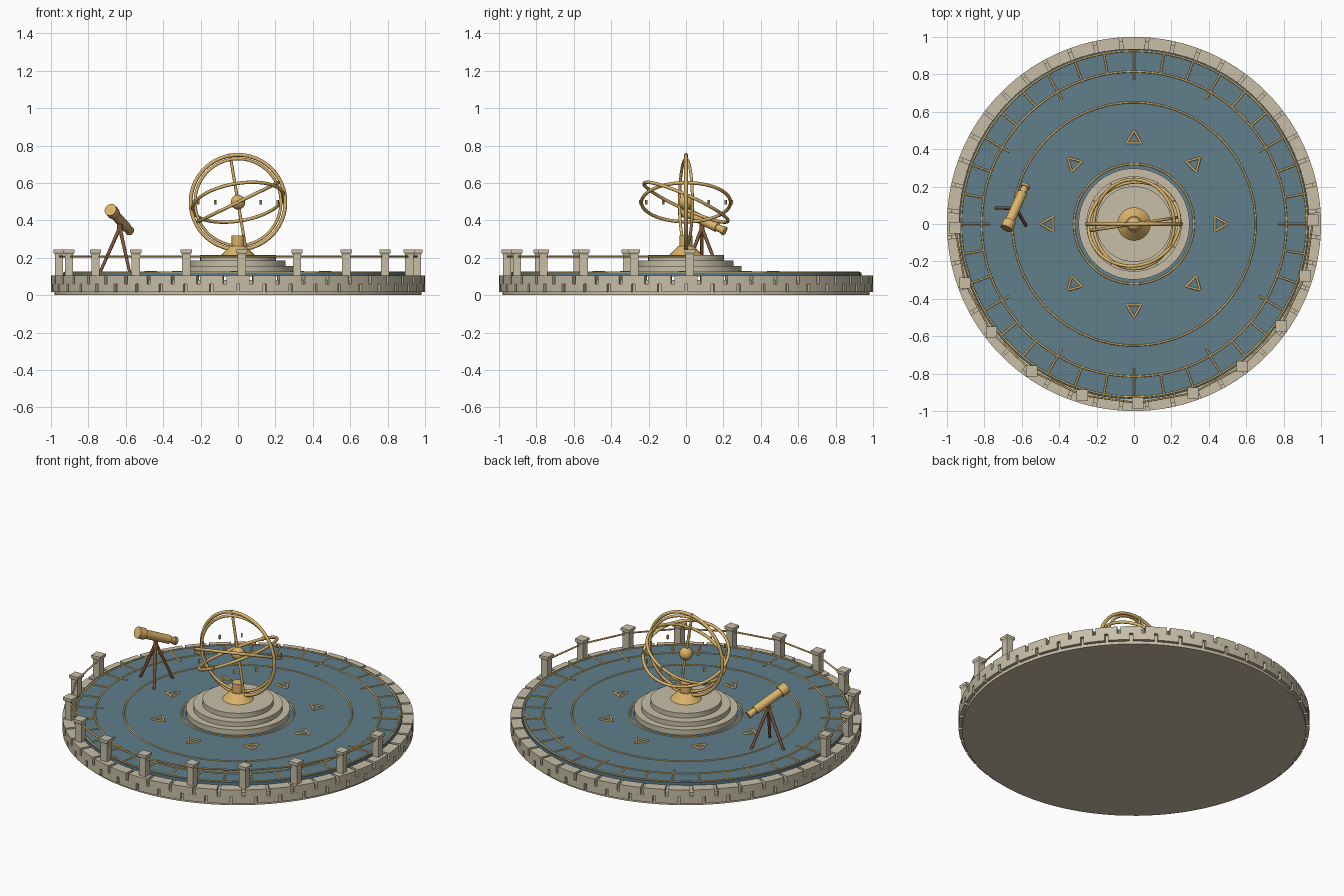
import bpy, bmesh
from math import sin, cos, pi, radians, tau
from mathutils import Vector, Matrix

cube = bpy.data.objects.get("Cube")
if cube:
    bpy.data.objects.remove(cube, do_unlink=True)


def material(name, rgb):
    m = bpy.data.materials.new(name)
    m.use_nodes = True
    color = (*rgb, 1)
    m.diffuse_color = color
    bsdf = m.node_tree.nodes["Principled BSDF"]
    bsdf.inputs["Base Color"].default_value = color
    bsdf.inputs["Roughness"].default_value = 0.7
    return m


STONE = material("pale stone", (0.58, 0.52, 0.39))
BLUE = material("slate blue", (0.115, 0.21, 0.26))
BRASS = material("brass", (0.70, 0.45, 0.14))
WOOD = material("brown wood", (0.23, 0.095, 0.04))


def finish(name, bm, mat, smooth=False):
    bmesh.ops.recalc_face_normals(bm, faces=bm.faces)
    me = bpy.data.meshes.new(name)
    bm.to_mesh(me)
    bm.free()
    ob = bpy.data.objects.new(name, me)
    bpy.context.collection.objects.link(ob)
    me.materials.append(mat)
    if smooth:
        bpy.ops.object.select_all(action="DESELECT")
        ob.select_set(True)
        bpy.context.view_layer.objects.active = ob
        bpy.ops.object.shade_smooth_by_angle(angle=radians(35))
    return ob


def add_box(bm, center, size, turn=0):
    m = Matrix.Translation(center) @ Matrix.Rotation(turn, 4, "Z") @ Matrix.Diagonal((*size, 1))
    bmesh.ops.create_cube(bm, size=1, matrix=m)


def add_rod(bm, a, b, r1, r2=None, sides=16):
    a, b = Vector(a), Vector(b)
    d = b - a
    m = Matrix.Translation((a + b) / 2) @ d.to_track_quat("Z", "Y").to_matrix().to_4x4()
    bmesh.ops.create_cone(bm, cap_ends=True, segments=sides, radius1=r1,
                          radius2=r1 if r2 is None else r2, depth=d.length, matrix=m)


def add_ring(bm, radius, minor, matrix, major_seg=96, minor_seg=16):
    rows = []
    for i in range(major_seg):
        a = tau * i / major_seg
        rows.append([bm.verts.new(matrix @ Vector((
            (radius + minor * cos(tau * j / minor_seg)) * cos(a),
            (radius + minor * cos(tau * j / minor_seg)) * sin(a),
            minor * sin(tau * j / minor_seg)))) for j in range(minor_seg)])
    for i in range(major_seg):
        p, q = rows[i], rows[(i + 1) % major_seg]
        for j in range(minor_seg):
            k = (j + 1) % minor_seg
            bm.faces.new((p[j], q[j], q[k], p[k]))


def add_arc_block(bm, r0, r1, z0, z1, a0, a1, steps=3):
    rows = []
    for i in range(steps + 1):
        a = a0 + (a1 - a0) * i / steps
        rows.append([bm.verts.new((r * cos(a), r * sin(a), z))
                     for r, z in ((r0, z0), (r1, z0), (r1, z1), (r0, z1))])
    for p, q in zip(rows, rows[1:]):
        for j in range(4):
            k = (j + 1) % 4
            bm.faces.new((p[j], q[j], q[k], p[k]))
    bm.faces.new(rows[0])
    bm.faces.new(rows[-1])


def disc(name, mat, r, z0, z1, sides=96):
    bm = bmesh.new()
    add_rod(bm, (0, 0, z0), (0, 0, z1), r, sides=sides)
    return finish(name, bm, mat, True)


def polar(r, a, z):
    return Vector((r * cos(a), r * sin(a), z))


# Terrace: solid core, two staggered courses of blocks, blue floor
FLOOR = 0.122
disc("terrace_core", STONE, 0.98, 0, 0.08)
disc("floor", BLUE, 0.937, 0.1, FLOOR)
BLOCKS = 44
pitch = tau / BLOCKS
gap = 0.009
for name, r0, z0, z1, shift in (("lower_blocks", 0.95, 0.018, 0.06, 0.5),
                                ("upper_blocks", 0.937, 0.06, 0.105, 0)):
    bm = bmesh.new()
    for i in range(BLOCKS):
        mid = pi / 2 + pitch * (i + shift)
        add_arc_block(bm, r0, 1, z0, z1, mid - pitch / 2 + gap, mid + pitch / 2 - gap)
    finish(name, bm, STONE)

# Floor inlays: circles, hour ticks, triangles
bm = bmesh.new()
for r in (0.32, 0.65, 0.815, 0.925):
    add_ring(bm, r, 0.005, Matrix.Translation((0, 0, FLOOR)))
finish("inlay_circles", bm, BRASS, True)

bm = bmesh.new()
for i in range(36):
    a = radians(10 * i)
    inner = 0.77 if i % 3 == 0 else 0.815
    add_rod(bm, polar(inner, a, FLOOR), polar(0.928, a, FLOOR), 0.005)
finish("inlay_ticks", bm, BRASS, True)

bm = bmesh.new()
for i in range(8):
    a = tau * i / 8
    c = polar(0.455, a, FLOOR)
    tips = [c + polar(0.045, a + tau * k / 3, 0) for k in range(3)]
    for k in range(3):
        add_rod(bm, tips[k], tips[(k + 1) % 3], 0.006)
finish("inlay_triangles", bm, BRASS, True)

# Stepped plinth
for name, r, z0, z1 in (("plinth_step_bottom", 0.297, 0.11, 0.155),
                        ("plinth_step_middle", 0.255, 0.155, 0.185),
                        ("plinth_step_top", 0.202, 0.185, 0.215)):
    disc(name, STONE, r, z0, z1, 64)

# Balustrade posts along the front half, with rails between them
bm, rails = bmesh.new(), bmesh.new()
spots = [polar(0.957, radians(181.2 + 18 * i), 0) for i in range(11)]
for p in spots:
    add_box(bm, (p.x, p.y, 0.16), (0.044, 0.044, 0.13))
    add_box(bm, (p.x, p.y, 0.235), (0.06, 0.06, 0.016))
    m = Matrix.Translation((p.x, p.y, 0.222)) @ Matrix.Rotation(pi / 4, 4, "Z")
    bmesh.ops.create_cone(bm, cap_ends=True, segments=4, radius1=0.031,
                          radius2=0.042, depth=0.012, matrix=m)
for p, q in zip(spots, spots[1:]):
    add_rod(rails, p + Vector((0, 0, 0.207)), q + Vector((0, 0, 0.207)), 0.005)
finish("balustrade_posts", bm, STONE)
finish("balustrade_rails", rails, BRASS, True)

# Armillary stand
CENTER = Vector((0, 0, 0.497))
bm = bmesh.new()
add_rod(bm, (0, 0, 0.215), (0, 0, 0.262), 0.088, 0.042, 32)
add_rod(bm, (0, 0, 0.255), (0, 0, 0.318), 0.034, sides=32)
finish("armillary_stand", bm, BRASS, True)

# Armillary rings: two upright, two slanted
at = Matrix.Translation(CENTER)
upright = Matrix.Rotation(pi / 2, 4, "X")
for name, r, minor, turn in (
        ("meridian_ring", 0.253, 0.01, upright),
        ("inner_meridian_ring", 0.232, 0.008, Matrix.Rotation(radians(8.5), 4, "Z") @ upright),
        ("ecliptic_ring", 0.238, 0.009, Matrix.Rotation(radians(-26), 4, "Y")),
        ("equator_ring", 0.246, 0.009,
         Matrix.Rotation(radians(-9.5), 4, "Y") @ Matrix.Rotation(radians(-24), 4, "X"))):
    bm = bmesh.new()
    add_ring(bm, r, minor, at @ turn)
    finish(name, bm, BRASS, True)

# Polar axis, globe and hour markers
bm = bmesh.new()
axis = Vector((-sin(radians(9.5)), 0, cos(radians(9.5)))) * 0.264
add_rod(bm, CENTER - axis, CENTER + axis, 0.008)
finish("polar_axis", bm, BRASS, True)
bm = bmesh.new()
bmesh.ops.create_uvsphere(bm, u_segments=24, v_segments=16, radius=0.039, matrix=at)
finish("globe", bm, BRASS, True)
bm = bmesh.new()
for i in range(12):
    a = tau * i / 12
    add_box(bm, CENTER + polar(0.245, a, 0), (0.01, 0.01, 0.024), a)
finish("hour_markers", bm, BRASS)

# Telescope
front_end, eye_end = Vector((-0.682, -0.025, 0.457)), Vector((-0.578, 0.208, 0.342))


def along(t):
    return front_end.lerp(eye_end, t)


bm = bmesh.new()
for t0, t1, r in ((0, 0.17, 0.034), (0.1, 0.82, 0.026),
                  (0.8, 0.96, 0.019), (0.95, 1, 0.024)):
    add_rod(bm, along(t0), along(t1), r, sides=24)
finish("telescope_tube", bm, BRASS, True)

# Tripod
hub = Vector((-0.632, 0.085, 0.36))
bm = bmesh.new()
for deg in (60, 180, 300):
    foot = hub + polar(0.108, radians(deg), 0)
    foot.z = FLOOR - 0.005
    add_rod(bm, foot, hub, 0.008, 0.01)
add_rod(bm, hub - Vector((0, 0, 0.02)), hub + Vector((0, 0, 0.03)), 0.014)
finish("tripod", bm, WOOD, True)
